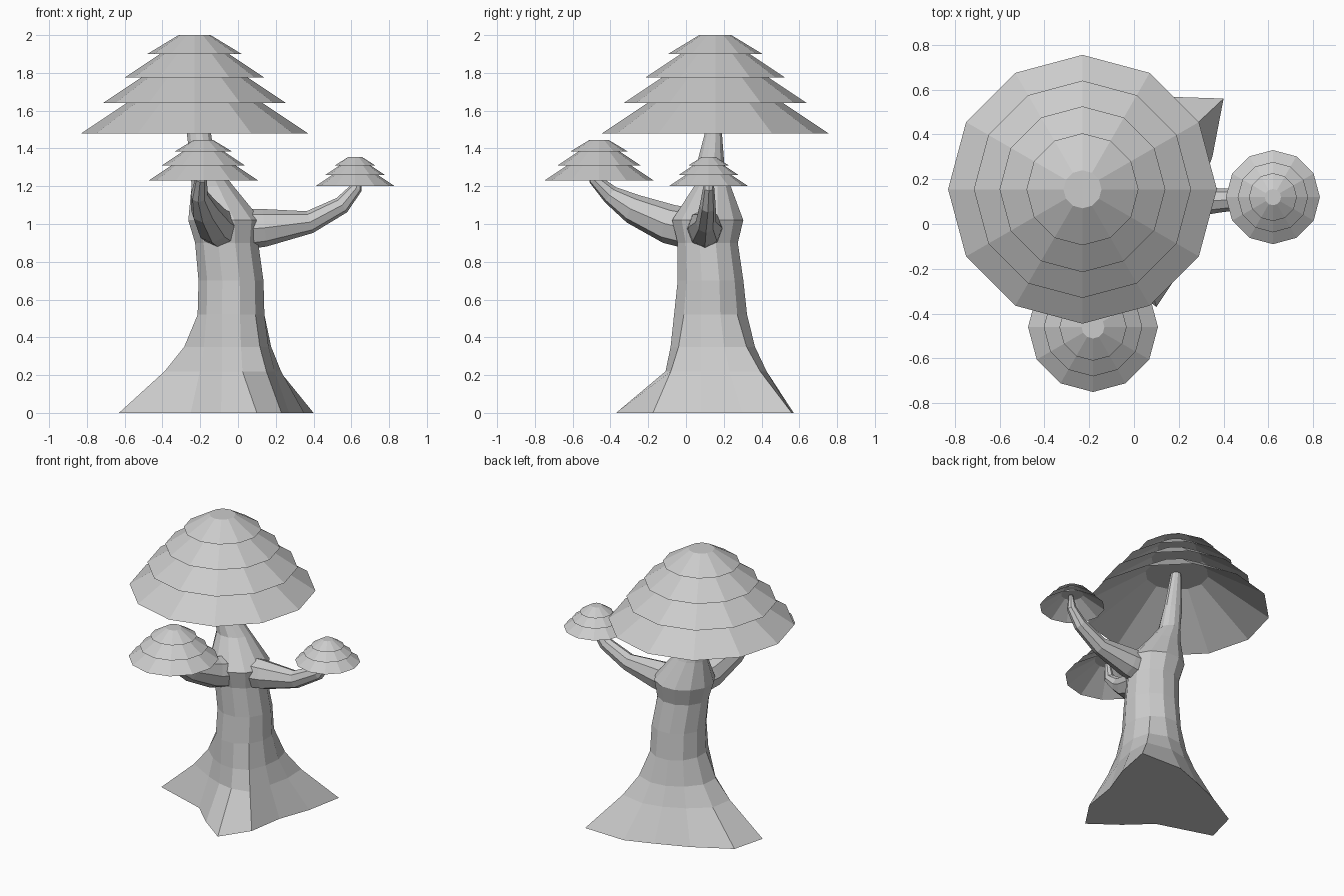
import bpy
from math import sin, cos, radians
from mathutils import Vector

if "Cube" in bpy.data.objects:
    bpy.data.objects.remove(bpy.data.objects["Cube"])


def loft(name, rings, cap_start=True, cap_end=True):
    """Flat-shaded skin over a list of equal-length vertex rings."""
    n = len(rings[0])
    verts = [tuple(v) for ring in rings for v in ring]
    faces = []
    for j in range(len(rings) - 1):
        for i in range(n):
            k = (i + 1) % n
            faces.append((j * n + i, j * n + k, (j + 1) * n + k, (j + 1) * n + i))
    if cap_start:
        faces.append(tuple(reversed(range(n))))
    if cap_end:
        faces.append(tuple(range(len(verts) - n, len(verts))))
    mesh = bpy.data.meshes.new(name)
    mesh.from_pydata(verts, [], faces)
    mesh.update()
    ob = bpy.data.objects.new(name, mesh)
    bpy.context.collection.objects.link(ob)
    return ob


def ellipse(cx, cy, z, rx, ry, n=12, start=0.0):
    return [Vector((cx + rx * cos(radians(start + 360 * i / n)),
                    cy + ry * sin(radians(start + 360 * i / n)), z)) for i in range(n)]


def branch(name, path, n=8):
    """Tapered limb; path holds (x, y, z, radius)."""
    pts = [Vector(p[:3]) for p in path]
    rings = []
    for j, p in enumerate(pts):
        t = (pts[min(j + 1, len(pts) - 1)] - pts[max(j - 1, 0)]).normalized()
        ref = Vector((-path[-1][1] + path[0][1], path[-1][0] - path[0][0], 0)).normalized()
        u = (ref - t * ref.dot(t)).normalized()
        w = t.cross(u)
        r = path[j][3]
        rings.append([p + r * (0.9 * u * cos(radians(360 * i / n)) + w * sin(radians(360 * i / n)))
                      for i in range(n)])
    return loft(name, rings)


def canopy(name, cx, cy, top, tiers):
    """Stack of nested hollow cone skirts; tiers hold (z, radius)."""
    for i, (z, r) in enumerate(tiers):
        zt = top if i == len(tiers) - 1 else z + 0.44 * r
        loft(f"{name}_tier_{i + 1}",
             [ellipse(cx, cy, z, r, r), ellipse(cx, cy, zt, r * 0.34, r * 0.34)],
             cap_start=False)


# Trunk: irregular root outline blending into rounded rings
roots = [(.10, -.37), (.23, -.175), (.27, .08), (.35, .30), (.40, .56), (.09, .57),
         (-.10, .50), (-.32, .41), (-.57, .27), (-.63, .04), (-.25, -.08), (-.09, -.23)]
rings = [[Vector((x, y, 0)) for x, y in roots]]
for z, f in ((.22, .42), (.35, .17)):
    ring = ellipse(-.037, .13, z, .183, .20, start=-75)
    for i, (v, (x, y)) in enumerate(zip(ring, roots)):
        g = f * (.35 if i in (0, 11) else 1)
        ring[i] = v.lerp(Vector((x, y, z)), g)
    rings.append(ring)
for z, cx, cy, rx, ry in ((.52, -.037, .13, .183, .20), (.70, -.037, .13, .178, .18),
                          (.90, -.06, .115, .173, .165), (1.02, -.07, .115, .20, .195),
                          (1.20, -.135, .14, .115, .10), (1.32, -.185, .13, .07, .075),
                          (1.48, -.207, .145, .066, .047), (1.74, -.225, .15, .035, .035)):
    rings.append(ellipse(cx, cy, z, rx, ry, start=-75))
loft("trunk", rings)

# Side branches
branch("right_branch", [(0, .10, .97, .11), (.14, .10, .98, .10), (.38, .105, 1.01, .06),
                        (.55, .115, 1.10, .047), (.625, .12, 1.19, .033), (.63, .12, 1.28, .015)])
branch("front_branch", [(-.08, .05, .97, .11), (-.13, -.09, 1.0, .105), (-.18, -.28, 1.08, .08),
                        (-.205, -.40, 1.155, .05), (-.195, -.48, 1.235, .035),
                        (-.185, -.485, 1.34, .02)])

# Layered foliage
canopy("main_canopy", -.23, .155, 2.0, [(1.48, .60), (1.64, .485), (1.775, .37), (1.90, .25)])
canopy("front_canopy", -.183, -.46, 1.445, [(1.23, .29), (1.31, .22), (1.385, .15)])
canopy("right_canopy", .62, .12, 1.355, [(1.20, .21), (1.26, .157), (1.31, .107)])
